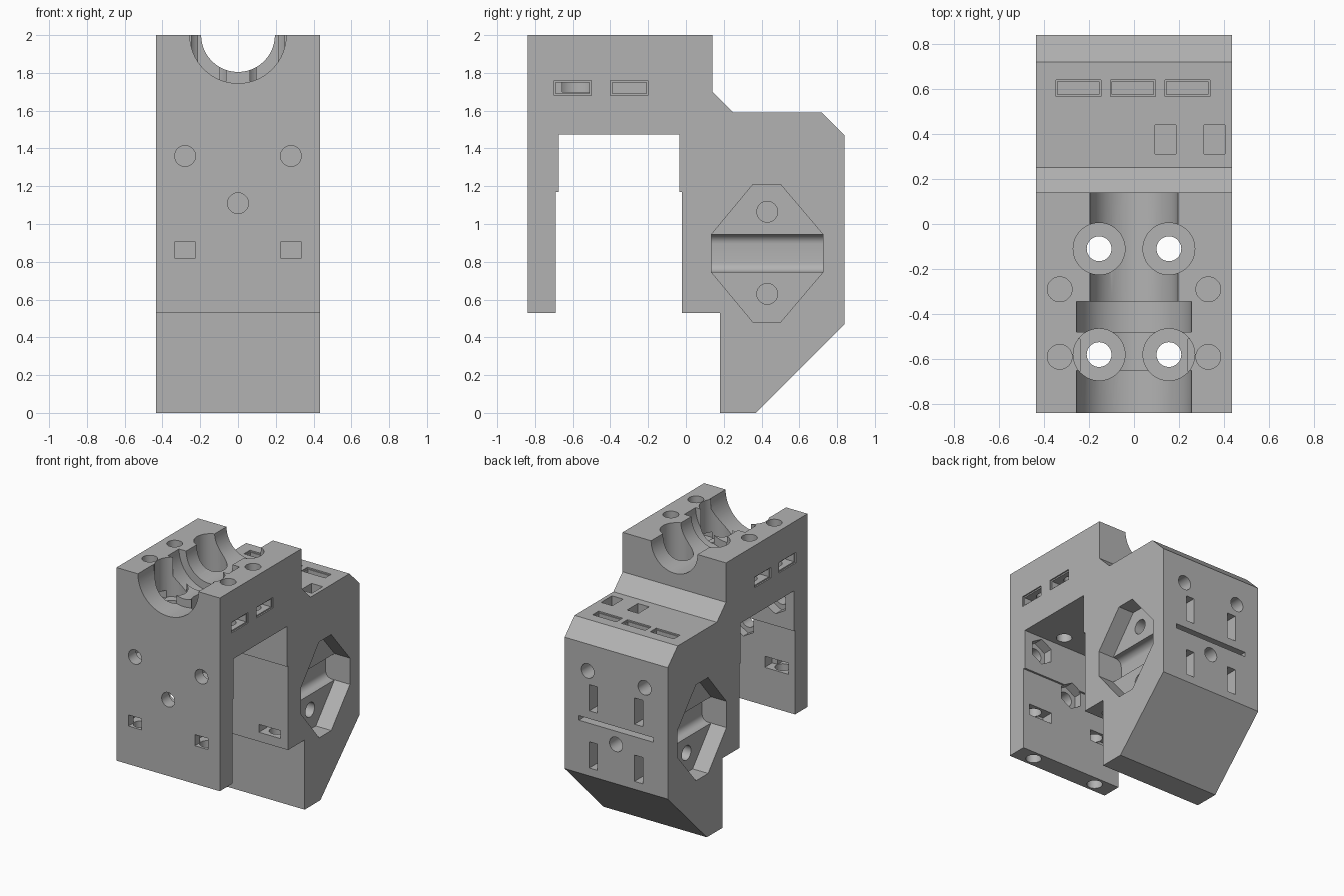
import bpy, bmesh, math
from mathutils import Matrix, Vector

old = bpy.data.objects.get("Cube")
if old:
    bpy.data.objects.remove(old, do_unlink=True)

grey = bpy.data.materials.new("plain grey")
grey.use_nodes = True
grey.diffuse_color = (0.45, 0.45, 0.45, 1)
grey.node_tree.nodes["Principled BSDF"].inputs["Base Color"].default_value = (0.45, 0.45, 0.45, 1)

HALF = 0.435
cutters = []


def make_object(name, bm):
    bmesh.ops.recalc_face_normals(bm, faces=bm.faces)
    mesh = bpy.data.meshes.new(name)
    bm.to_mesh(mesh)
    bm.free()
    mesh.materials.append(grey)
    obj = bpy.data.objects.new(name, mesh)
    bpy.context.collection.objects.link(obj)
    return obj


def cutter(name, bm):
    obj = make_object(name, bm)
    obj.hide_render = True
    cutters.append(obj)


def side_prism(profile, x0, x1):
    """Extrude a (y, z) profile along x."""
    bm = bmesh.new()
    face = bm.faces.new([bm.verts.new((x0, y, z)) for y, z in profile])
    new = bmesh.ops.extrude_face_region(bm, geom=[face])["geom"]
    moved = [v for v in new if isinstance(v, bmesh.types.BMVert)]
    bmesh.ops.translate(bm, verts=moved, vec=(x1 - x0, 0, 0))
    return bm


def box(name, xs, ys, zs, round_y=0):
    bm = bmesh.new()
    bmesh.ops.create_cube(bm, size=1)
    for v in bm.verts:
        v.co = [a[0] if c < 0 else a[1] for c, a in zip(v.co, (xs, ys, zs))]
    if round_y:
        edges = [e for e in bm.edges if abs(e.verts[0].co.y - e.verts[1].co.y) > 0.01]
        bmesh.ops.bevel(bm, geom=edges, offset=round_y, segments=6, profile=0.5, affect='EDGES')
    cutter(name, bm)


def hole(name, start, end, radius=0.055, sides=48):
    a, b = Vector(start), Vector(end)
    bm = bmesh.new()
    turn = (b - a).to_track_quat('Z', 'Y').to_matrix().to_4x4()
    bmesh.ops.create_cone(bm, cap_ends=True, segments=sides, radius1=radius, radius2=radius,
                          depth=(b - a).length, matrix=Matrix.Translation((a + b) / 2) @ turn)
    cutter(name, bm)


# main block from its side outline
outline = [(-0.84, 2), (0.14, 2), (0.14, 1.7), (0.25, 1.59), (0.72, 1.59), (0.84, 1.47),
           (0.84, 0.47), (0.37, 0), (0.18, 0), (0.18, 0.53), (-0.02, 0.53), (-0.02, 1.17),
           (-0.035, 1.17), (-0.035, 1.475), (-0.675, 1.475), (-0.675, 1.17),
           (-0.69, 1.17), (-0.69, 0.53), (-0.84, 0.53)]
body = make_object("carriage_body", side_prism(outline, -HALF, HALF))

# round cradle along the top
hole("cradle", (0, -0.9, 2), (0, 0.2, 2), 0.195, 96)
hole("cradle_mouth", (0, -0.9, 2), (0, -0.65, 2), 0.255, 96)
hole("cradle_groove", (0, -0.48, 2), (0, -0.345, 2), 0.255, 96)

for s in (-1, 1):
    # counterbored bolt holes through the bridge
    for y in (-0.58, -0.11):
        hole("counterbore", (s * 0.155, y, 1.7), (s * 0.155, y, 2.1), 0.115)
        hole("bolt_hole", (s * 0.155, y, 1.4), (s * 0.155, y, 1.8))
    # top screw holes with nut slots from the side
    for y in (-0.6, -0.3):
        hole("top_hole", (s * 0.33, y + 0.01, 1.6), (s * 0.33, y + 0.01, 2.1))
        box("slot_lip", sorted((s * 0.425, s * 0.5)), (y - 0.1, y + 0.1), (1.68, 1.76))
        box("nut_slot", sorted((s * 0.24, s * 0.5)), (y - 0.09, y + 0.09), (1.69, 1.75))
    # eight-sided side recess with a deeper rounded channel
    recess = [(0.355, 1.21), (0.5, 1.21), (0.725, 0.945), (0.725, 0.745),
              (0.5, 0.48), (0.355, 0.48), (0.135, 0.745), (0.135, 0.945)]
    cutter("side_recess", side_prism(recess, s * 0.305, s * 0.5))
    box("channel", sorted((s * 0.23, s * 0.6)), (0.135, 0.725), (0.745, 0.945), 0.05)
    for z in (0.63, 1.065):
        hole("recess_hole", (s * 0.2, 0.43, z), (s * 0.4, 0.43, z))
    # front leg slots and the screw holes below them
    x = s * 0.28
    box("front_slot", (x - 0.055, x + 0.055), (-0.9, -0.7), (0.82, 0.905))
    box("leg_nut_slot", (x - 0.1, x + 0.1), (-0.78, -0.6), (0.82, 0.905))
    hole("leg_hole", (x, -0.765, 0.4), (x, -0.765, 1.0))
    # rear block nut slots and the screw holes below them
    box("rear_nut_slot", (x - 0.09, x + 0.09), (-0.1, 0.12), (0.6, 0.66))
    hole("rear_foot_hole", (x, 0.07, 0.4), (x, 0.07, 0.75))
    # back face holes and upright slots
    hole("back_hole", (s * 0.24, 0.6, 1.265), (s * 0.24, 0.9, 1.265))
    for z in (0.63, 1.065):
        box("back_slot", (s * 0.19 - 0.035, s * 0.19 + 0.035), (0.64, 0.9), (z - 0.1, z + 0.1))

# front leg holes with six-sided nut pockets inside
for x, z in ((-0.28, 1.36), (0.28, 1.36), (0, 1.11)):
    hole("front_hole", (x, -0.9, z), (x, -0.6, z))
    hole("nut_pocket", (x, -0.75, z), (x, -0.6, z), 0.1, 6)

# back face slit and centre hole
box("back_slit", (-0.315, 0.315), (0.74, 0.9), (0.87, 0.905))
hole("back_centre_hole", (0, 0.6, 0.77), (0, 0.9, 0.77))

# rear shelf slots and square openings
for x in (-0.247, -0.005, 0.237):
    box("shelf_lip", (x - 0.1, x + 0.1), (0.567, 0.64), (1.58, 1.7))
    box("shelf_slot", (x - 0.092, x + 0.092), (0.575, 0.632), (1.35, 1.7))
for x in (0.14, 0.358):
    box("shelf_opening", (x - 0.047, x + 0.047), (0.31, 0.44), (1.38, 1.7))

# carve everything out of the block
for c in cutters:
    mod = body.modifiers.new(c.name, 'BOOLEAN')
    mod.operation = 'DIFFERENCE'
    mod.solver = 'EXACT'
    mod.object = c
bpy.context.view_layer.update()
carved = bpy.data.meshes.new_from_object(body.evaluated_get(bpy.context.evaluated_depsgraph_get()))
body.modifiers.clear()
body.data = carved
for c in cutters:
    bpy.data.objects.remove(c, do_unlink=True)

carved.materials.clear()
carved.materials.append(grey)
for p in carved.polygons:
    p.material_index = 0
bpy.ops.object.select_all(action='DESELECT')
body.select_set(True)
bpy.context.view_layer.objects.active = body
bpy.ops.object.shade_smooth_by_angle(angle=math.radians(30))
